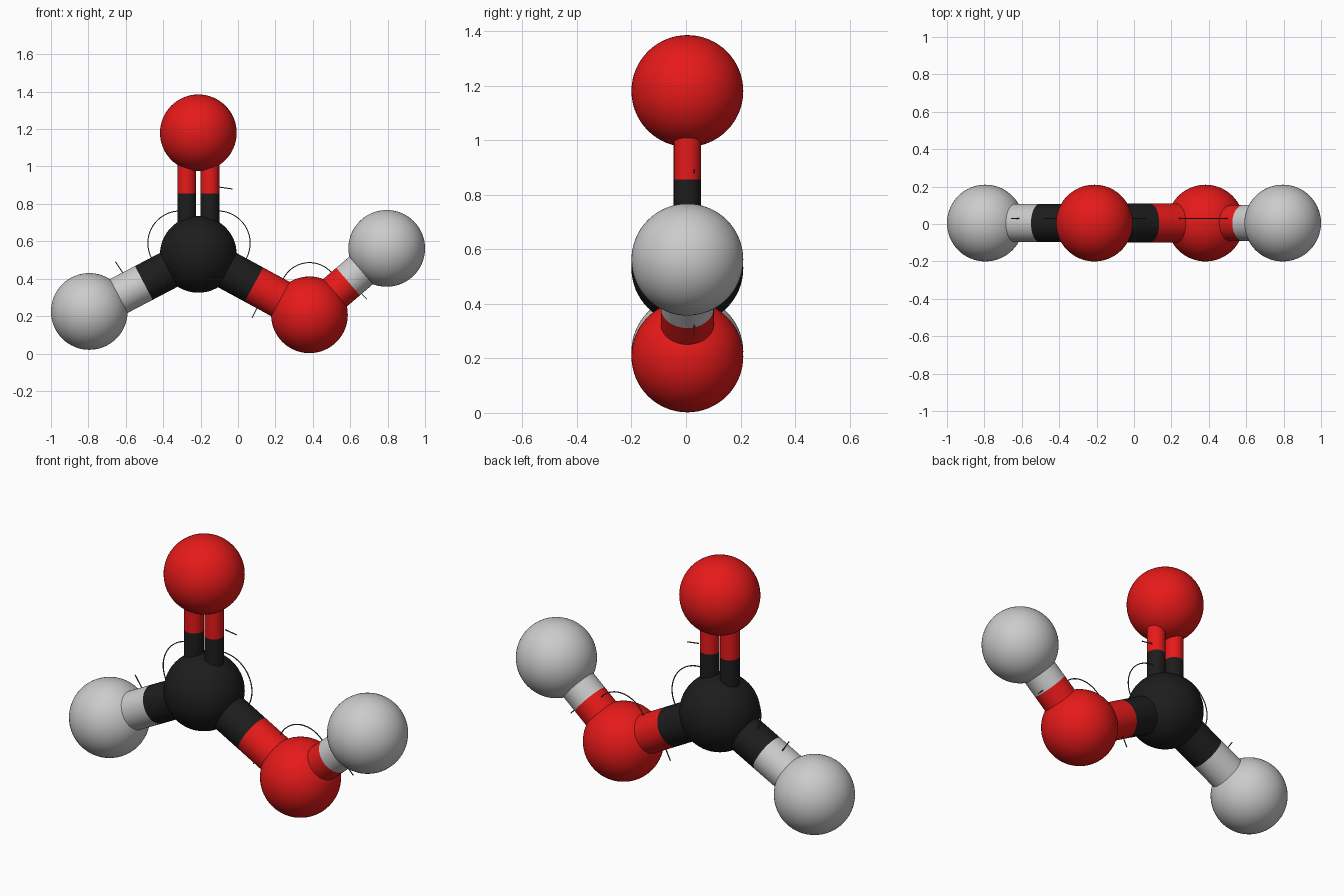
import bpy
from math import cos, sin, radians
from mathutils import Vector

if "Cube" in bpy.data.objects:
    bpy.data.objects.remove(bpy.data.objects["Cube"])


def material(name, rgb):
    m = bpy.data.materials.new(name)
    m.diffuse_color = (*rgb, 1)
    m.use_nodes = True
    m.node_tree.nodes["Principled BSDF"].inputs["Base Color"].default_value = m.diffuse_color
    return m


RED = material("red", (0.8, 0.01, 0.01))
BLACK = material("black", (0.012, 0.012, 0.012))
DARK = material("dark_grey", (0.08, 0.08, 0.08))
Y = 0.005          # plane of the atoms
LINE_Y = 0.03      # plane of the annotation lines
R = 0.205

# name: (x, z, material); hydrogen stays plain grey
ATOMS = {
    "carbon": (-0.212, 0.53, BLACK),
    "oxygen_top": (-0.212, 1.18, RED),
    "oxygen_side": (0.382, 0.207, RED),
    "hydrogen_left": (-0.795, 0.225, None),
    "hydrogen_right": (0.795, 0.562, None),
}


def finish(ob, name, mat):
    ob.name = name
    if mat:
        ob.data.materials.append(mat)
    return ob


def centre(name):
    x, z, _ = ATOMS[name]
    return Vector((x, Y, z))


def rod(name, a, b, radius, mat):
    d = b - a
    bpy.ops.mesh.primitive_cylinder_add(vertices=48, radius=radius, depth=d.length,
                                        location=(a + b) / 2)
    ob = bpy.context.object
    ob.rotation_euler = d.to_track_quat('Z', 'Y').to_euler()
    bpy.ops.object.shade_smooth_by_angle(angle=radians(40))
    return finish(ob, name, mat)


def bond(name, first, second, radius, dx=0):
    # two half rods, each in the colour of its own atom
    shift = Vector((dx, 0, 0))
    a, b = centre(first) + shift, centre(second) + shift
    mid = (a + b) / 2
    rod(name + "_inner", a, mid, radius, ATOMS[first][2])
    rod(name + "_outer", mid, b, radius, ATOMS[second][2])


def line(name, pts):
    cu = bpy.data.curves.new(name, 'CURVE')
    cu.dimensions = '3D'
    cu.bevel_depth = 0.003
    cu.bevel_resolution = 1
    sp = cu.splines.new('POLY')
    sp.points.add(len(pts) - 1)
    for p, (x, z) in zip(sp.points, pts):
        p.co = (x, LINE_Y, z, 1)
    ob = bpy.data.objects.new(name, cu)
    bpy.context.collection.objects.link(ob)
    return finish(ob, name, DARK)


def arc(name, x, z, r, start, end, n=32):
    angles = [radians(start + (end - start) * i / n) for i in range(n + 1)]
    line(name, [(x + r * cos(t), z + r * sin(t)) for t in angles])


# atoms
for name, (x, z, mat) in ATOMS.items():
    bpy.ops.mesh.primitive_uv_sphere_add(segments=64, ring_count=32, radius=R,
                                         location=(x, Y, z))
    bpy.ops.object.shade_smooth()
    finish(bpy.context.object, name, mat)

# bonds
bond("double_bond_left", "carbon", "oxygen_top", 0.05, -0.062)
bond("double_bond_right", "carbon", "oxygen_top", 0.05, 0.062)
bond("carbon_hydrogen_bond", "carbon", "hydrogen_left", 0.102)
bond("carbon_oxygen_bond", "carbon", "oxygen_side", 0.104)
bond("oxygen_hydrogen_bond", "oxygen_side", "hydrogen_right", 0.097)

# angle arcs
arc("angle_arc_left", -0.31, 0.59, 0.172, 85, 215)
arc("angle_arc_right", -0.107, 0.59, 0.172, 95, -35)
arc("angle_arc_oxygen", 0.382, 0.33, 0.156, 15, 165)

# leader lines beside the bonds
line("leader_top", [(-0.1, 0.89), (-0.03, 0.88)])
line("leader_left", [(-0.655, 0.49), (-0.615, 0.43)])
line("leader_centre", [(0.105, 0.25), (0.075, 0.19)])
line("leader_right", [(0.64, 0.34), (0.69, 0.29)])
